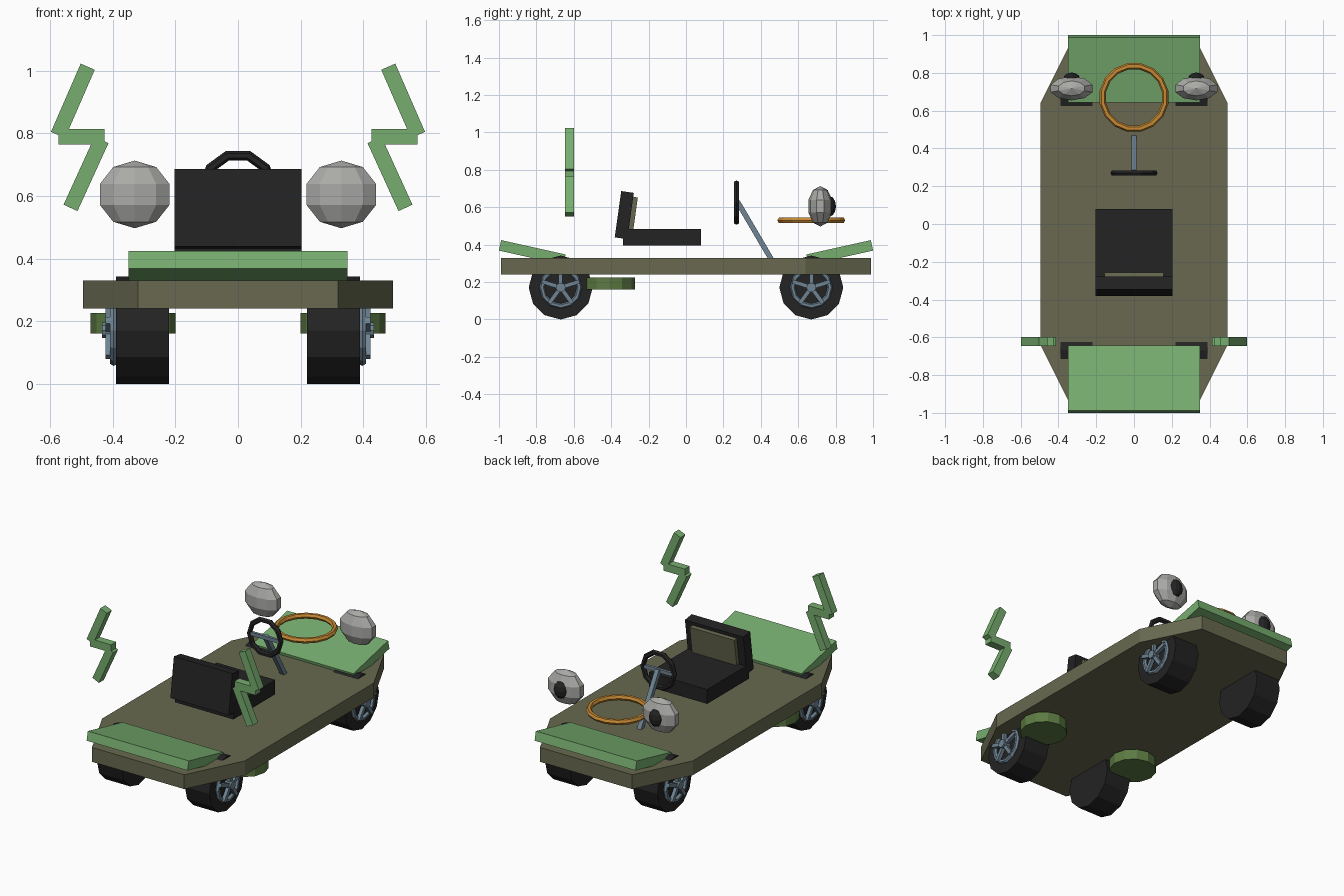
import bpy, bmesh, math
from mathutils import Matrix, Vector

if "Cube" in bpy.data.objects:
    bpy.data.objects.remove(bpy.data.objects["Cube"])


def material(name, r, g, b):
    def lin(c):
        c /= 255
        return c / 12.92 if c <= 0.04045 else ((c + 0.055) / 1.055) ** 2.4
    m = bpy.data.materials.new(name)
    m.diffuse_color = (lin(r), lin(g), lin(b), 1)
    m.use_nodes = True
    m.node_tree.nodes["Principled BSDF"].inputs["Base Color"].default_value = m.diffuse_color
    return m


OLIVE = material("olive", 104, 105, 80)
GREEN = material("leaf green", 119, 174, 111)
MOSS = material("moss green", 92, 122, 66)
BLACK = material("black", 35, 35, 36)
STEEL = material("blue steel", 112, 133, 148)
GREY = material("light grey", 170, 170, 167)
ORANGE = material("orange", 200, 138, 52)


def finish(name, bm, mat):
    bmesh.ops.recalc_face_normals(bm, faces=bm.faces)
    me = bpy.data.meshes.new(name)
    bm.to_mesh(me)
    bm.free()
    me.materials.append(mat)
    ob = bpy.data.objects.new(name, me)
    bpy.context.collection.objects.link(ob)
    return ob


def box(name, loc, size, mat, rot=(0, 0, 0)):
    bm = bmesh.new()
    bmesh.ops.create_cube(bm, size=1)
    bmesh.ops.scale(bm, vec=size, verts=bm.verts)
    ob = finish(name, bm, mat)
    ob.location, ob.rotation_euler = loc, rot
    return ob


def bar(name, a, b, thick, mat):
    """Square bar running from point a to point b."""
    a, b = Vector(a), Vector(b)
    ob = box(name, (a + b) / 2, (thick, thick, (b - a).length), mat)
    ob.rotation_mode = 'QUATERNION'
    ob.rotation_quaternion = Matrix.Rotation(0, 3, 'X').to_quaternion() @ Vector((0, 0, 1)).rotation_difference(b - a)
    return ob


def cylinder(name, loc, radius, depth, sides, mat, rot=(0, 0, 0), spin=0):
    bm = bmesh.new()
    bmesh.ops.create_cone(bm, cap_ends=True, segments=sides, radius1=radius, radius2=radius, depth=depth,
                          matrix=Matrix.Rotation(spin, 4, 'Z'))
    ob = finish(name, bm, mat)
    ob.location, ob.rotation_euler = loc, rot
    return ob


def ring(name, loc, major, minor, sides, mat, rot=(0, 0, 0), spin=0, tube=6):
    bm = bmesh.new()
    loops = []
    for i in range(sides):
        a = spin + 2 * math.pi * i / sides
        loop = []
        for j in range(tube):
            t = 2 * math.pi * j / tube
            r = major + minor * math.cos(t)
            loop.append(bm.verts.new((r * math.cos(a), r * math.sin(a), minor * math.sin(t))))
        loops.append(loop)
    for i in range(sides):
        p, q = loops[i], loops[(i + 1) % sides]
        for j in range(tube):
            k = (j + 1) % tube
            bm.faces.new((p[j], q[j], q[k], p[k]))
    ob = finish(name, bm, mat)
    ob.location, ob.rotation_euler = loc, rot
    return ob


HALF = math.pi / 2

# Deck: chamfered slab
bm = bmesh.new()
outline = [(-0.495, -0.64), (-0.32, -0.99), (0.32, -0.99), (0.495, -0.64),
           (0.495, 0.64), (0.32, 0.99), (-0.32, 0.99), (-0.495, 0.64)]
face = bm.faces.new([bm.verts.new((x, y, 0.24)) for x, y in outline])
top = bmesh.ops.extrude_face_region(bm, geom=[face])["geom"]
bmesh.ops.translate(bm, vec=(0, 0, 0.09), verts=[v for v in top if isinstance(v, bmesh.types.BMVert)])
finish("deck", bm, OLIVE)

# Tilted end panels
tilt = math.radians(12.5)
box("front_panel", (0, -0.822, 0.358), (0.70, 0.353, 0.057), GREEN, (-tilt, 0, 0))
box("rear_panel", (0, 0.822, 0.358), (0.70, 0.353, 0.057), GREEN, (tilt, 0, 0))

# Seat
box("seat_cushion", (0, -0.128, 0.44), (0.405, 0.415, 0.09), BLACK)
lean = math.radians(-8)
box("seat_back", (0, -0.33, 0.558), (0.405, 0.068, 0.25), BLACK, (lean, 0, 0))
box("seat_back_pad", (0, -0.285, 0.565), (0.31, 0.03, 0.18), OLIVE, (lean, 0, 0))

# Steering
ring("steering_wheel", (0, 0.27, 0.625), 0.109, 0.016, 10, BLACK, (HALF, 0, 0), math.radians(36))
box("steering_crossbar", (0, 0.27, 0.625), (0.20, 0.018, 0.022), STEEL)
bar("steering_column", (0, 0.275, 0.63), (0, 0.46, 0.315), 0.028, STEEL)

# Plain hoop floating above the rear panel
ring("hoop", (0, 0.67, 0.53), 0.168, 0.017, 16, ORANGE, spin=math.pi / 16)

for side, s in (("left", -1), ("right", 1)):
    # Lamps
    bm = bmesh.new()
    bmesh.ops.create_uvsphere(bm, u_segments=10, v_segments=5, radius=1)
    bmesh.ops.scale(bm, vec=(0.123, 0.067, 0.108), verts=bm.verts)
    finish(side + "_lamp", bm, GREY).location = (s * 0.33, 0.718, 0.605)
    bm = bmesh.new()
    bmesh.ops.create_uvsphere(bm, u_segments=12, v_segments=6, radius=1)
    bmesh.ops.scale(bm, vec=(0.045, 0.035, 0.055), verts=bm.verts)
    finish(side + "_lamp_lens", bm, BLACK).location = (s * 0.33, 0.767, 0.605)

    # Zigzag ornaments
    y = -0.622
    bar(side + "_zigzag_upper", (s * 0.48, y, 1.013), (s * 0.575, y, 0.795), 0.049, GREEN)
    box(side + "_zigzag_middle", (s * 0.5, y, 0.789), (0.146, 0.049, 0.049), GREEN)
    bar(side + "_zigzag_lower", (s * 0.436, y, 0.779), (s * 0.535, y, 0.562), 0.049, GREEN)

    # Drums under the deck
    cylinder(side + "_drum", (s * 0.335, -0.41, 0.193), 0.136, 0.065, 12, MOSS)

    # Wheels with rim, hub and five spokes
    for end, wy in (("front", -0.67), ("rear", 0.67)):
        name = f"{end}_{side}_"
        wz = 0.171
        cylinder(name + "tyre", (s * 0.305, wy, wz), 0.171, 0.17, 12, BLACK, (0, HALF, 0))
        ring(name + "rim", (s * 0.397, wy, wz), 0.1, 0.014, 12, STEEL, (0, HALF, 0))
        cylinder(name + "hub", (s * 0.41, wy, wz), 0.026, 0.05, 10, STEEL, (0, HALF, 0))
        for k in range(5):
            a = HALF + k * math.tau / 5
            tip = (s * 0.412, wy + 0.105 * math.cos(a), wz + 0.105 * math.sin(a))
            bar(f"{name}spoke_{k + 1}", (s * 0.412, wy, wz), tip, 0.022, STEEL)
